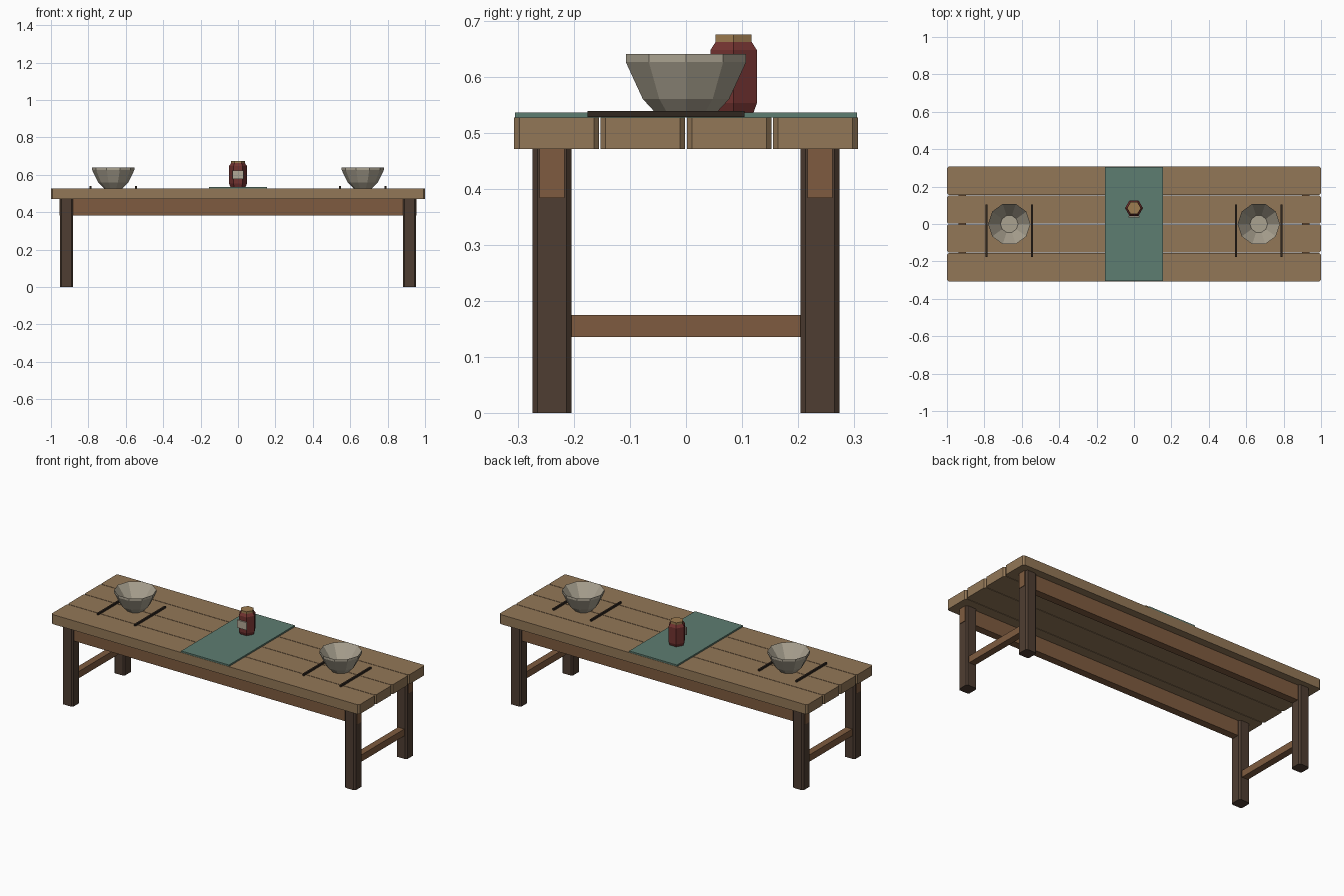
import bpy, bmesh
from math import cos, sin, pi

if "Cube" in bpy.data.objects:
    bpy.data.objects.remove(bpy.data.objects["Cube"])


def mat(name, r, g, b):
    m = bpy.data.materials.new(name)
    m.diffuse_color = (r, g, b, 1)
    m.use_nodes = True
    m.node_tree.nodes["Principled BSDF"].inputs["Base Color"].default_value = m.diffuse_color
    return m


PLANK = mat("plank_wood", .29, .185, .095)
LEG = mat("dark_wood", .078, .048, .032)
RAIL = mat("rail_wood", .21, .105, .05)
CLOTH = mat("cloth", .11, .205, .165)
CLAY = mat("stoneware", .40, .36, .28)
STICK = mat("stick_wood", .03, .02, .014)
GLASS = mat("red_glaze", .17, .033, .03)
LID = mat("lid_tan", .34, .20, .08)
PAPER = mat("paper", .45, .40, .31)


def finish(bm, name, material):
    bmesh.ops.recalc_face_normals(bm, faces=bm.faces)
    me = bpy.data.meshes.new(name)
    bm.to_mesh(me)
    bm.free()
    me.materials.append(material)
    ob = bpy.data.objects.new(name, me)
    bpy.context.collection.objects.link(ob)
    return ob


def box(name, x, y, z, material, chamfer=0):
    """Box from (min, max) ranges, optionally chamfering the upright edges."""
    bm = bmesh.new()
    bmesh.ops.create_cube(bm, size=1)
    for v in bm.verts:
        v.co = [(lo + hi) / 2 + c * (hi - lo) for c, (lo, hi) in zip(v.co, (x, y, z))]
    if chamfer:
        upright = [e for e in bm.edges if abs(e.verts[0].co.z - e.verts[1].co.z) > 1e-4]
        bmesh.ops.bevel(bm, geom=upright, offset=chamfer, segments=1, affect='EDGES')
    return finish(bm, name, material)


def lathe(name, profile, sides, x, y, material):
    """Faceted turning of (radius, z) points, capped at both ends."""
    bm = bmesh.new()
    rings = [[bm.verts.new((x + r * cos(2 * pi * i / sides), y + r * sin(2 * pi * i / sides), z))
              for i in range(sides)] for r, z in profile]
    for a, b in zip(rings, rings[1:]):
        for i in range(sides):
            j = (i + 1) % sides
            bm.faces.new((a[i], a[j], b[j], b[i]))
    bm.faces.new(rings[0][::-1])
    bm.faces.new(rings[-1])
    return finish(bm, name, material)


# Table top planks
for i in range(4):
    y = (i - 1.5) * .154
    box(f"top_plank_{i + 1}", (-1, 1), (y - .0755, y + .0755), (.471, .527), PLANK, .009)

# Legs, long aprons and end stretchers
for sx, side in ((-1, "left"), (1, "right")):
    cx = sx * .917
    for sy, end in ((-1, "front"), (1, "back")):
        cy = sy * .239
        box(f"{end}_{side}_leg", (cx - .035, cx + .035), (cy - .035, cy + .035), (0, .471), LEG, .009)
    box(f"{side}_stretcher", (cx - .02, cx + .02), (-.21, .21), (.135, .175), RAIL)
for sy, end in ((-1, "front"), (1, "back")):
    box(f"{end}_apron", (-.955, .955), (sy * .239 - .022, sy * .239 + .022), (.383, .471), RAIL)

# Cloth runner
box("table_runner", (-.155, .155), (-.305, .305), (.527, .536), CLOTH)

# Bowls with a chopstick on each side
for sx, side in ((-1, "left"), (1, "right")):
    cx = sx * .667
    lathe(f"{side}_bowl", [(.05, .528), (.081, .56), (.113, .626), (.113, .64), (.047, .55)],
          10, cx, 0, CLAY)
    for k, d in enumerate((-.121, .121)):
        box(f"{side}_chopstick_{k + 1}", (cx + d - .005, cx + d + .005), (-.176, .104), (.528, .539), STICK)

# Jar, lid and label
lathe("jar_body", [(.041, .536), (.048, .553), (.048, .647), (.037, .662)], 6, 0, .085, GLASS)
lathe("jar_lid", [(.037, .661), (.037, .675)], 6, 0, .085, LID)
box("jar_label", (-.03, .03), (.034, .042), (.577, .622), PAPER)
